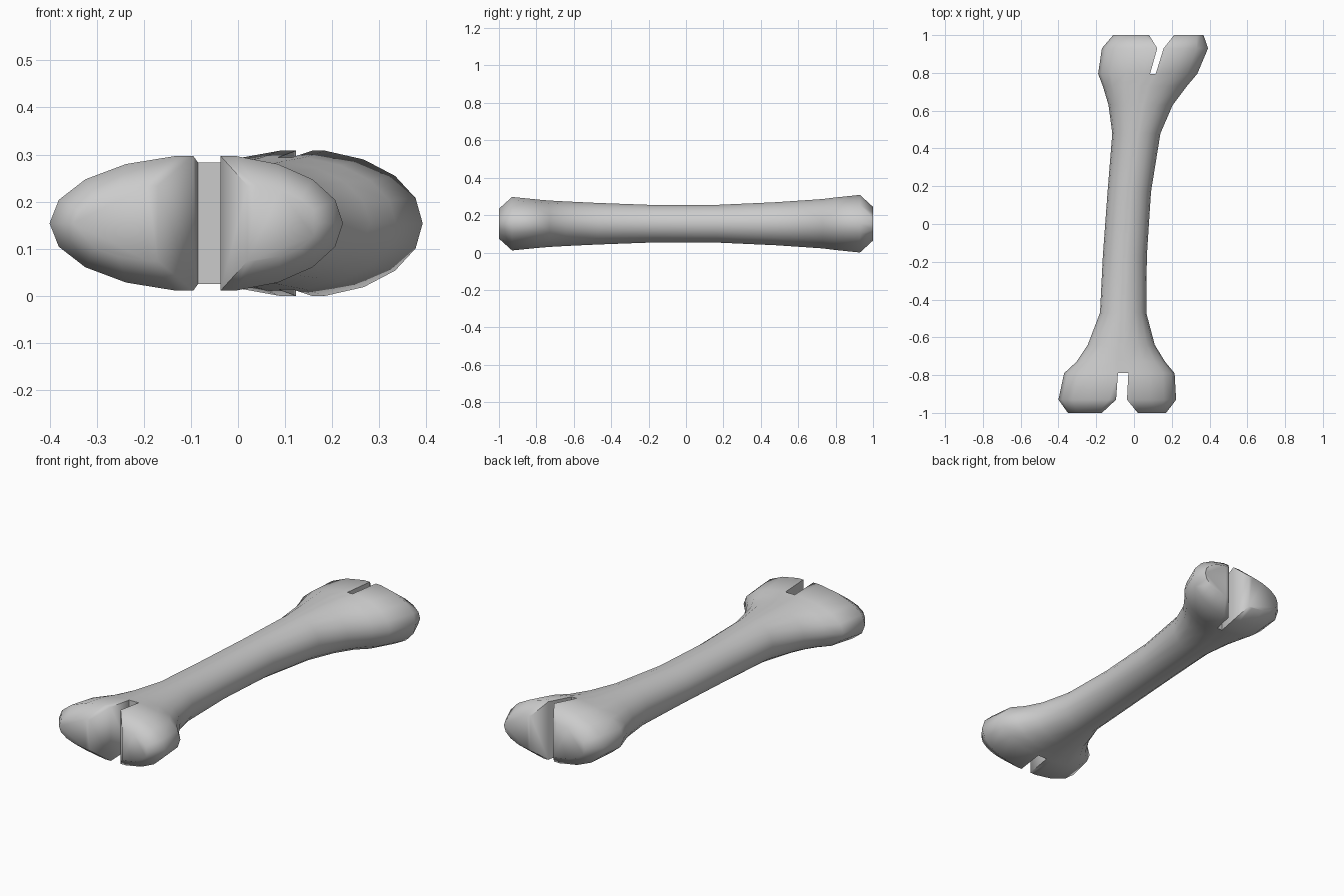
import bpy, bmesh
from math import sin, cos, radians

if "Cube" in bpy.data.objects:
    bpy.data.objects.remove(bpy.data.objects["Cube"])

ZC = 0.154
ANGLES = range(80, -81, -20)
C80, S80 = cos(radians(80)), sin(radians(80))

# Shaft sections: y, left x, right x, half height
SHAFT = [(-0.73, -0.305, 0.165, 0.124), (-0.64, -0.245, 0.11, 0.119),
         (-0.47, -0.18, 0.065, 0.111), (-0.17, -0.165, 0.068, 0.1),
         (0.17, -0.14, 0.09, 0.101), (0.48, -0.115, 0.14, 0.115),
         (0.63, -0.135, 0.205, 0.125), (0.73, -0.165, 0.28, 0.132)]

# Knuckle sections: y, left x, slot left, slot right, right x, half height
FRONT = [(-0.79, -0.37, -0.085, -0.03, 0.215, 0.129),
         (-0.93, -0.40, -0.095, -0.037, 0.223, 0.143),
         (-1.0, -0.35, -0.17, 0.02, 0.17, 0.08)]
BACK = [(0.795, -0.19, 0.085, 0.115, 0.335, 0.14),
        (0.93, -0.17, 0.123, 0.157, 0.392, 0.154),
        (1.0, -0.11, 0.08, 0.212, 0.368, 0.09)]

bm = bmesh.new()


def half_section(y, inner, outer, h):
    """Half-oval from the flat inner side out to the rounded outer side."""
    pts = [(inner, h)]
    for a in ANGLES:
        u = 0.12 + 0.88 * (cos(radians(a)) - C80) / (1 - C80)
        pts.append((inner + u * (outer - inner), h * sin(radians(a)) / S80))
    pts.append((inner, -h))
    return [bm.verts.new((x, y, ZC + z)) for x, z in pts]


def section(y, left, slot_l, slot_r, right, h):
    return (half_section(y, slot_r, right, h), half_section(y, slot_l, left, h))


def bridge(a, b):
    n = len(a)
    for i in range(n):
        j = (i + 1) % n
        bm.faces.new((a[i], a[j], b[j], b[i]))


def closed(sec):
    return sec[0] + sec[1][::-1]


def shaft_section(y, left, right, h):
    c, w = (left + right) / 2, 0.035 * (right - left)
    return section(y, left, c - w, c + w, right, h)


# Shaft
front = [section(*s) for s in FRONT]
back = [section(*s) for s in BACK]
rings = [front[0]] + [shaft_section(*s) for s in SHAFT] + [back[0]]
for a, b in zip(rings, rings[1:]):
    bridge(closed(a), closed(b))

# Paired knuckles at both ends, with the slot floor between them
for end in (front, back):
    r, l = end[0]
    bm.faces.new((r[0], r[-1], l[-1], l[0]))
    for side in (0, 1):
        for a, b in zip(end, end[1:]):
            bridge(a[side], b[side])
        bm.faces.new(end[-1][side])

bmesh.ops.recalc_face_normals(bm, faces=bm.faces)
mesh = bpy.data.meshes.new("bone")
bm.to_mesh(mesh)
bm.free()
bone = bpy.data.objects.new("bone", mesh)
bpy.context.collection.objects.link(bone)

# Smooth surface with crisp slot edges
bpy.context.view_layer.objects.active = bone
bone.select_set(True)
bpy.ops.object.shade_smooth_by_angle(angle=radians(62))
